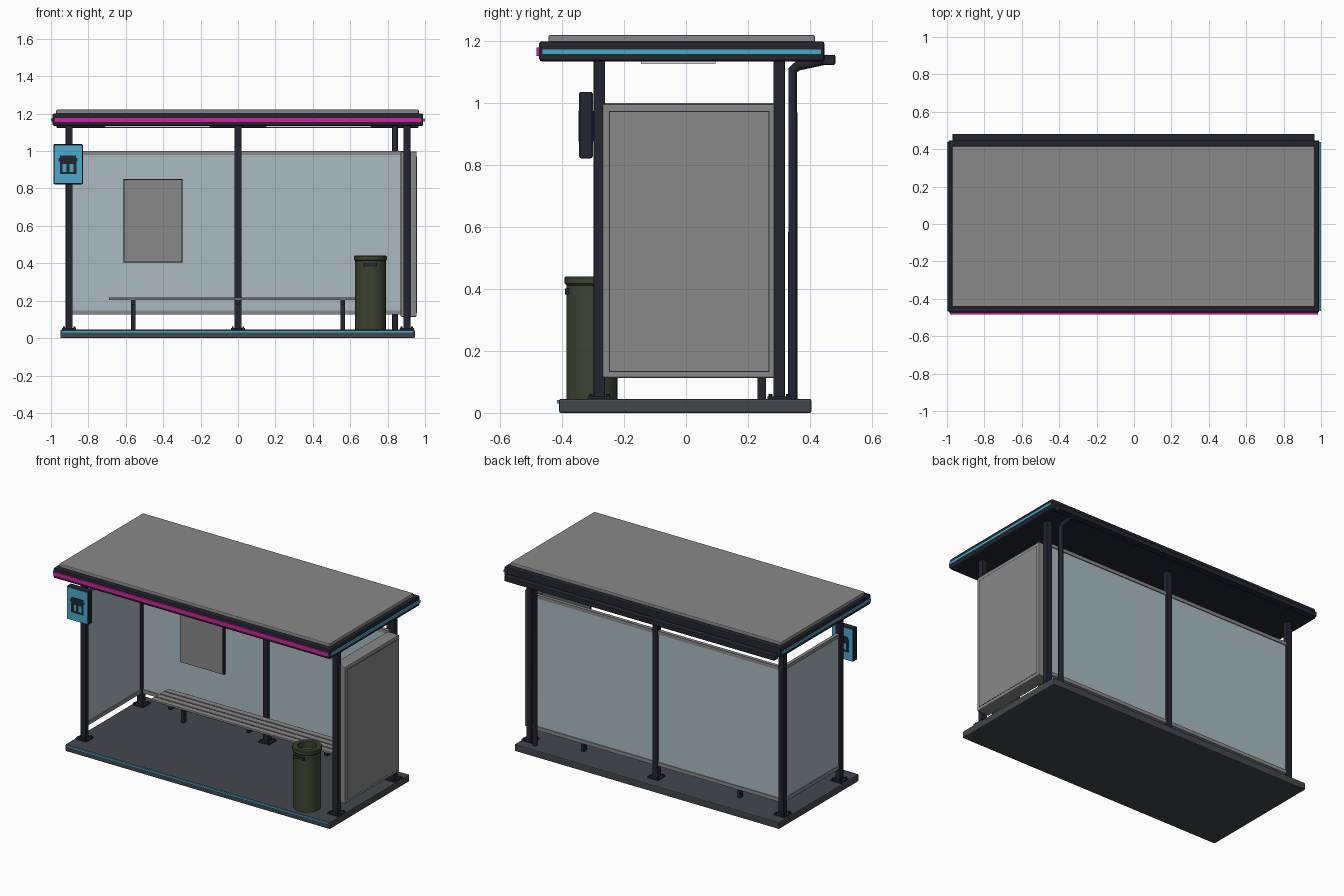
import bpy
import bmesh
import math
from mathutils import Matrix

if "Cube" in bpy.data.objects:
    bpy.data.objects.remove(bpy.data.objects["Cube"], do_unlink=True)


def material(name, r, g, b):
    m = bpy.data.materials.new(name)
    m.use_nodes = True
    m.diffuse_color = (r, g, b, 1)
    m.node_tree.nodes["Principled BSDF"].inputs["Base Color"].default_value = (r, g, b, 1)
    return m


GREY = material("grey_metal", 0.25, 0.25, 0.25)
NAVY = material("dark_navy", 0.017, 0.018, 0.028)
PAVING = material("slab_grey", 0.055, 0.062, 0.072)
TEAL = material("teal_blue", 0.07, 0.4, 0.6)
MAGENTA = material("magenta", 0.6, 0.02, 0.33)
OLIVE = material("olive_green", 0.045, 0.058, 0.03)
GLASS = material("pale_glass", 0.4, 0.5, 0.54)
LAMP = material("lamp_white", 0.75, 0.85, 0.85)


def add_object(name, bm, mat):
    mesh = bpy.data.meshes.new(name)
    bmesh.ops.recalc_face_normals(bm, faces=bm.faces)
    bm.to_mesh(mesh)
    bm.free()
    mesh.materials.append(mat)
    ob = bpy.data.objects.new(name, mesh)
    bpy.context.collection.objects.link(ob)
    return ob


def box(name, mat, x, y, z, bevel=0):
    """Box from (low, high) bounds on each axis."""
    bm = bmesh.new()
    bmesh.ops.create_cube(bm, size=1)
    for v in bm.verts:
        v.co = [(lo + hi) / 2 + c * (hi - lo) for c, (lo, hi) in zip(v.co, (x, y, z))]
    ob = add_object(name, bm, mat)
    if bevel:
        mod = ob.modifiers.new("bevel", "BEVEL")
        mod.width = bevel
        mod.segments = 2
    return ob


def around(c, half):
    return (c - half, c + half)


def lathe(name, mat, profile, cx, cy, steps=40):
    bm = bmesh.new()
    verts = [bm.verts.new((r, 0, z)) for r, z in profile]
    edges = [bm.edges.new(pair) for pair in zip(verts, verts[1:])]
    bmesh.ops.spin(bm, geom=verts + edges, cent=(0, 0, 0), axis=(0, 0, 1),
                   angle=math.tau, steps=steps)
    bmesh.ops.remove_doubles(bm, verts=bm.verts, dist=0.0001)
    bmesh.ops.translate(bm, verts=bm.verts, vec=(cx, cy, 0))
    ob = add_object(name, bm, mat)
    bpy.ops.object.select_all(action="DESELECT")
    ob.select_set(True)
    bpy.context.view_layer.objects.active = ob
    bpy.ops.object.shade_smooth_by_angle(angle=math.radians(35))


FLOOR = 0.045
POST_X, FRONT_Y, BACK_Y = 0.903, -0.28, 0.301

# Paved base with a coloured kerb line
box("base_slab", PAVING, (-0.95, 0.945), (-0.41, 0.405), (0, FLOOR), 0.006)
box("kerb_line", TEAL, (-0.94, 0.935), (-0.417, -0.405), (0.03, 0.041))

# Posts with bolted foot plates
posts = {"front_left": (POST_X, FRONT_Y), "front_right": (-POST_X, FRONT_Y),
         "back_left": (POST_X, BACK_Y), "back_right": (-POST_X, BACK_Y),
         "back_middle": (0, BACK_Y)}
for side, (px, py) in posts.items():
    box(side + "_post", NAVY, around(px, 0.0185), around(py, 0.0185), (FLOOR, 1.14), 0.003)
    box(side + "_foot", NAVY, around(px, 0.038), around(py, 0.038), (FLOOR, 0.053))
    bm = bmesh.new()
    for sx in (-1, 1):
        for sy in (-1, 1):
            bmesh.ops.create_cone(
                bm, cap_ends=True, segments=6, radius1=0.006, radius2=0.006, depth=0.01,
                matrix=Matrix.Translation((px + sx * 0.028, py + sy * 0.028, 0.056)))
    add_object(side + "_bolts", bm, NAVY)

# Roof: dark frame, grey cover, coloured trims and gutter
box("roof_frame", NAVY, (-0.992, 0.99), (-0.474, 0.447), (1.135, 1.2), 0.008)
box("roof_cover", GREY, (-0.972, 0.967), (-0.444, 0.416), (1.195, 1.221), 0.006)
box("front_trim", MAGENTA, (-0.985, 0.985), (-0.483, -0.47), (1.153, 1.18))
for side, sx in (("left", 1), ("right", -1)):
    box(side + "_trim", TEAL, around(sx * 0.992, 0.007), (-0.465, 0.438), (1.158, 1.175))
    box(side + "_ceiling_light", LAMP, around(sx * 0.43, 0.28), (-0.145, 0.095), (1.127, 1.138))
box("gutter", NAVY, (-0.97, 0.965), (0.44, 0.482), (1.124, 1.156), 0.004)

# Downpipe bending out to the gutter
curve = bpy.data.curves.new("downpipe", "CURVE")
curve.dimensions = "3D"
curve.bevel_depth = 0.0155
curve.bevel_resolution = 2
curve.use_fill_caps = True
path = [(0.345, FLOOR), (0.345, 1.107), (0.36, 1.12), (0.46, 1.142)]
spline = curve.splines.new("POLY")
spline.points.add(len(path) - 1)
for point, (y, z) in zip(spline.points, path):
    point.co = (0.84, y, z, 1)
curve.materials.append(NAVY)
pipe = bpy.data.objects.new("downpipe", curve)
bpy.context.collection.objects.link(pipe)

# Glass walls held between rails
walls = {"back_right": ((-0.887, -0.017), BACK_Y, False),
         "back_left": ((0.017, 0.887), BACK_Y, False),
         "side": ((-0.263, 0.284), -POST_X, True)}
for wall, (span, offset, sideways) in walls.items():
    for part, mat, half, z in (("glass", GLASS, 0.005, (0.14, 0.985)),
                               ("bottom_rail", GREY, 0.011, (0.125, 0.148)),
                               ("top_rail", GREY, 0.011, (0.978, 1.0))):
        across = around(offset, half)
        x, y = (across, span) if sideways else (span, across)
        box(wall + "_" + part, mat, x, y, z)

# Notice board on the back wall
box("notice_backing", NAVY, (-0.612, -0.297), (0.28, 0.297), (0.405, 0.851))
box("notice_board", GREY, (-0.607, -0.302), (0.274, 0.282), (0.41, 0.846))

# Display case filling the left side, with a fine groove around each face
box("display_case", GREY, (0.87, 0.955), (-0.27, 0.286), (0.113, 0.998), 0.006)
for sx, face in ((1, 0.955), (-1, 0.87)):
    box("display_groove", NAVY, around(face, 0.0006), (-0.249, 0.269), (0.132, 0.975))
    box("display_sheet", GREY, around(face, 0.0015), (-0.246, 0.266), (0.135, 0.972))

# Slatted bench on brackets and two legs
for i in range(4):
    box("bench_slat", GREY, (-0.69, 0.69), around(0.113 + i * 0.046, 0.019), (0.203, 0.216), 0.002)
for bx in (-0.56, 0, 0.56):
    box("bench_bracket", NAVY, around(bx, 0.011), (0.098, 0.285), (0.178, 0.203))
    if bx:
        box("bench_leg", NAVY, around(bx, 0.011), around(0.245, 0.014), (FLOOR, 0.19))

# Litter bin with a recessed top and a slot plate
lathe("litter_bin", OLIVE,
      [(0, FLOOR), (0.082, FLOOR), (0.082, 0.412), (0.088, 0.418), (0.088, 0.436),
       (0.084, 0.441), (0.058, 0.441), (0.055, 0.437), (0.055, 0.405), (0, 0.405)],
      0.708, -0.304)
box("bin_slot", NAVY, around(0.708, 0.036), (-0.391, -0.375), (0.382, 0.402))

# Hanging sign: dark body, coloured faces and a shelter pictogram on both sides
SIGN_X = -0.908
box("sign_body", NAVY, around(SIGN_X, 0.078), (-0.344, -0.302), (0.822, 1.037), 0.005)
for face in (-0.344, -0.302):
    box("sign_face", TEAL, around(SIGN_X, 0.073), around(face, 0.002), (0.828, 1.031))
    icon = around(face, 0.0035)
    box("sign_icon_roof", NAVY, around(SIGN_X, 0.051), icon, (0.945, 0.962))
    box("sign_icon_ridge", NAVY, around(SIGN_X, 0.043), icon, (0.962, 0.975))
    box("sign_icon_base", NAVY, around(SIGN_X, 0.045), icon, (0.876, 0.888))
    for dx in (-0.037, 0, 0.037):
        box("sign_icon_column", NAVY, around(SIGN_X + dx, 0.008), icon, (0.888, 0.945))
    box("sign_icon_lintel", NAVY, around(SIGN_X, 0.045), icon, (0.93, 0.945))
